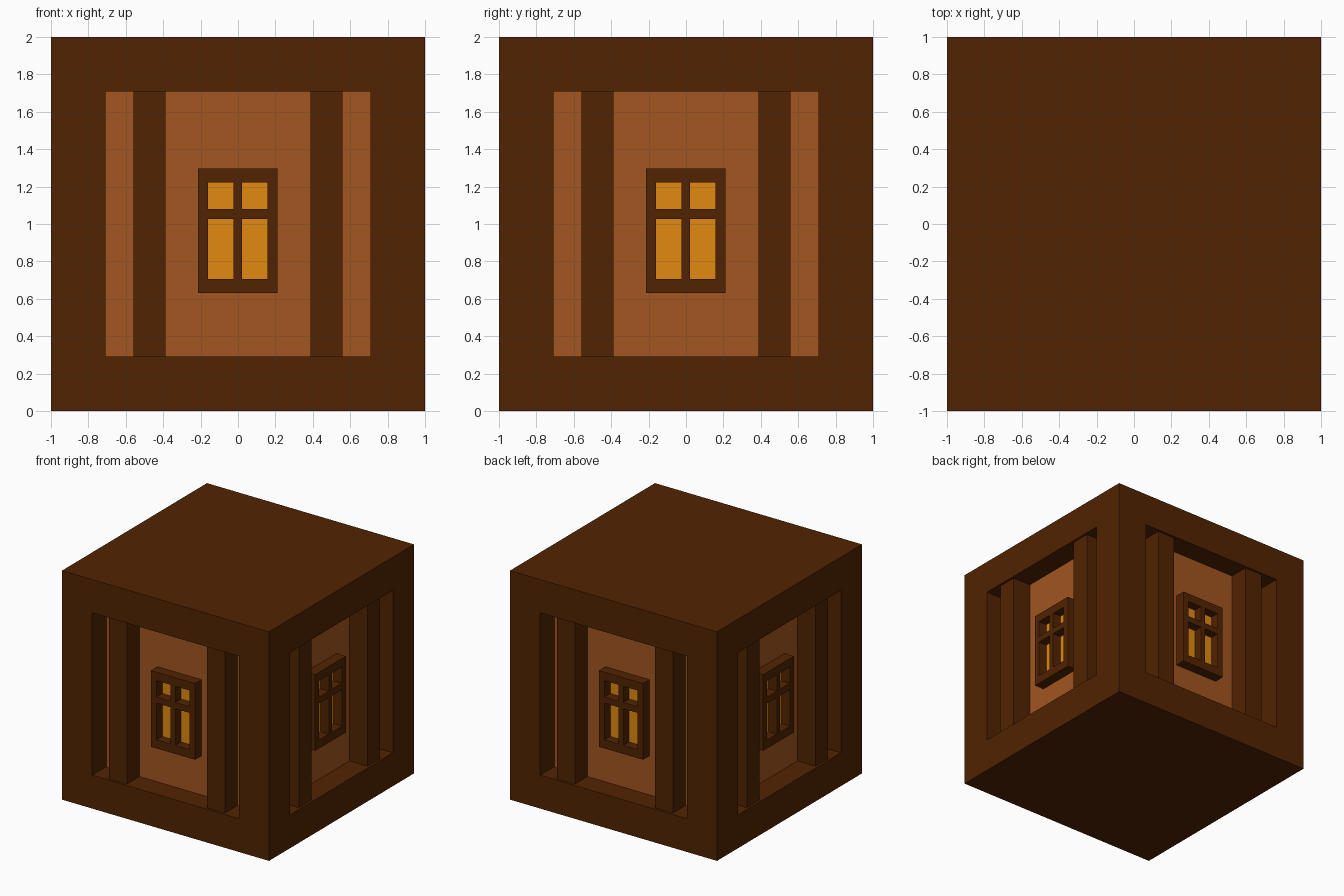
import bpy, bmesh, math
from mathutils import Matrix, Vector

if "Cube" in bpy.data.objects:
    bpy.data.objects.remove(bpy.data.objects["Cube"])


def material(name, rgb):
    m = bpy.data.materials.new(name)
    m.diffuse_color = (*rgb, 1)
    m.use_nodes = True
    m.node_tree.nodes["Principled BSDF"].inputs["Base Color"].default_value = m.diffuse_color
    return m


DARK = material("dark_wood", (0.085, 0.017, 0.0005))
WALL = material("wall_wood", (0.36, 0.092, 0.014))
GLOW = material("lit_glass", (0.75, 0.255, 0.005))

BORDER = 0.291    # width of the frame around each recess
DEPTH = 0.195     # recess depth
WALL_Y = -1 + DEPTH


def add_mesh(name, bm, *mats):
    me = bpy.data.meshes.new(name)
    bm.to_mesh(me)
    bm.free()
    for m in mats:
        me.materials.append(m)
    ob = bpy.data.objects.new(name, me)
    bpy.context.collection.objects.link(ob)
    return ob


def box(name, lo, hi, mat, turn):
    lo, hi = Vector(lo), Vector(hi)
    bm = bmesh.new()
    bmesh.ops.create_cube(bm, size=1, matrix=turn @ Matrix.Translation((lo + hi) / 2)
                          @ Matrix.Diagonal((*(hi - lo), 1)))
    return add_mesh(name, bm, mat)


def window_frame(name, y_front, y_back, rects, turn):
    # filled 2D outline with four pane holes, given thickness
    cu = bpy.data.curves.new(name, 'CURVE')
    cu.dimensions = '2D'
    cu.fill_mode = 'BOTH'
    cu.extrude = (y_back - y_front) / 2
    for x0, x1, z0, z1 in rects:
        s = cu.splines.new('POLY')
        s.points.add(3)
        for p, (x, z) in zip(s.points, ((x0, z0), (x1, z0), (x1, z1), (x0, z1))):
            p.co = (x, z, 0, 1)
        s.use_cyclic_u = True
    tmp = bpy.data.objects.new(name + "_outline", cu)
    bpy.context.collection.objects.link(tmp)
    bpy.context.view_layer.update()
    me = bpy.data.meshes.new_from_object(
        tmp.evaluated_get(bpy.context.evaluated_depsgraph_get()))
    bpy.data.objects.remove(tmp)
    me.transform(turn @ Matrix.Translation((0, (y_front + y_back) / 2, 0))
                 @ Matrix.Rotation(math.pi / 2, 4, 'X'))
    me.materials.clear()
    # weld the outline to the sides and keep every face flat
    bm = bmesh.new()
    bm.from_mesh(me)
    bmesh.ops.remove_doubles(bm, verts=bm.verts, dist=1e-4)
    bmesh.ops.recalc_face_normals(bm, faces=bm.faces)
    for f in bm.faces:
        f.smooth = False
        f.material_index = 0
    bpy.data.meshes.remove(me)
    add_mesh(name, bm, DARK)


# House block: cube with a recessed wall panel on each side
bm = bmesh.new()
bmesh.ops.create_cube(bm, size=2, matrix=Matrix.Translation((0, 0, 1)))
bm.normal_update()
for f in [f for f in bm.faces if abs(f.normal.z) < 0.5]:
    n = f.normal.copy()
    bmesh.ops.inset_individual(bm, faces=[f], thickness=BORDER, use_even_offset=True)
    inner = bmesh.ops.extrude_discrete_faces(bm, faces=[f])["faces"][0]
    bmesh.ops.translate(bm, verts=inner.verts, vec=-n * DEPTH)
    inner.material_index = 1
add_mesh("house_block", bm, DARK, WALL)

# Window layout: outer edge, then the panes
panes = [(x0, x1, z0, z1) for x0, x1 in ((-0.161, -0.024), (0.021, 0.157))
         for z0, z1 in ((0.706, 1.027), (1.081, 1.223))]
outline = [(-0.213, 0.211, 0.632, 1.297)]

# Posts, window and glass repeated on all four sides
for k, side in enumerate(("front", "right", "back", "left")):
    turn = Matrix.Rotation(k * math.pi / 2, 4, 'Z')
    for tag, x0, x1 in (("a", -0.559, -0.388), ("b", 0.388, 0.559)):
        box(f"{side}_post_{tag}", (x0, -0.98, BORDER), (x1, WALL_Y, 2 - BORDER), DARK, turn)
    window_frame(f"{side}_window_frame", -0.895, WALL_Y, outline + panes, turn)
    box(f"{side}_window_glass", (-0.19, -0.815, 0.67), (0.19, WALL_Y, 1.26), GLOW, turn)
